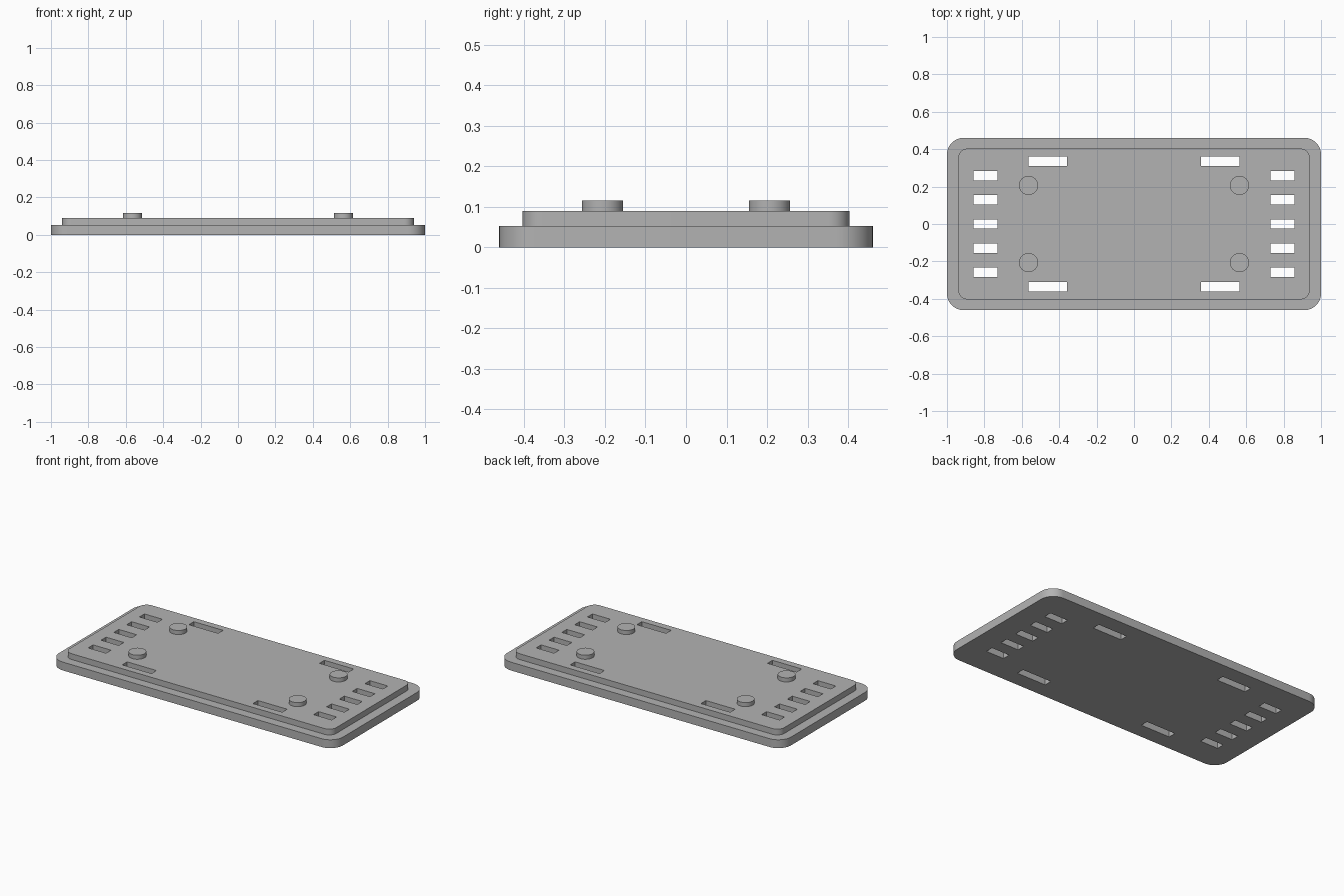
import bpy, bmesh, math

cube = bpy.data.objects.get("Cube")
if cube:
    bpy.data.objects.remove(cube, do_unlink=True)

grey = bpy.data.materials.new("plain grey")
grey.use_nodes = True
colour = (0.45, 0.45, 0.45, 1)
grey.diffuse_color = colour
grey.node_tree.nodes["Principled BSDF"].inputs["Base Color"].default_value = colour


def add_object(name, bm):
    bmesh.ops.recalc_face_normals(bm, faces=bm.faces)
    mesh = bpy.data.meshes.new(name)
    bm.to_mesh(mesh)
    bm.free()
    mesh.materials.append(grey)
    obj = bpy.data.objects.new(name, mesh)
    bpy.context.collection.objects.link(obj)
    return obj


def smooth(obj):
    bpy.ops.object.select_all(action="DESELECT")
    obj.select_set(True)
    bpy.context.view_layer.objects.active = obj
    bpy.ops.object.shade_smooth_by_angle(angle=math.radians(30))


def rounded_loop(bm, half_x, half_y, radius, z, steps=12):
    verts = []
    for quarter, (sx, sy) in enumerate([(1, 1), (-1, 1), (-1, -1), (1, -1)]):
        for i in range(steps + 1):
            a = (quarter + i / steps) * math.pi / 2
            verts.append(bm.verts.new((sx * (half_x - radius) + radius * math.cos(a),
                                       sy * (half_y - radius) + radius * math.sin(a), z)))
    return verts


# Stepped plate: wide base with a narrower raised panel
BASE_TOP, PANEL_TOP, PEG_TOP = 0.053, 0.09, 0.116
base = (1.0, 0.461, 0.09)
panel = (0.94, 0.403, 0.05)
bm = bmesh.new()
loops = [rounded_loop(bm, *size, z) for size, z in
         [(base, 0), (base, BASE_TOP), (panel, BASE_TOP), (panel, PANEL_TOP)]]
for low, high in zip(loops, loops[1:]):
    for i in range(len(low)):
        j = (i + 1) % len(low)
        bm.faces.new((low[i], low[j], high[j], high[i]))
bm.faces.new(loops[0])
bm.faces.new(loops[-1])
plate = add_object("stepped_plate", bm)

# Slots: five short ones at each end, two long ones along each side
slots = [(s * 0.794, i * 0.129, 0.126) for s in (-1, 1) for i in range(-2, 3)]
slots += [(sx * 0.46, sy * 0.335, 0.206) for sx in (-1, 1) for sy in (-1, 1)]
bm = bmesh.new()
for x, y, width in slots:
    verts = bmesh.ops.create_cube(bm, size=1)["verts"]
    bmesh.ops.scale(bm, vec=(width, 0.05, 0.4), verts=verts)
    bmesh.ops.translate(bm, vec=(x, y, 0), verts=verts)
cutter = add_object("slot_cutter", bm)

# Cut the slots and apply, then drop the cutter
mod = plate.modifiers.new("slots", "BOOLEAN")
mod.operation = "DIFFERENCE"
mod.solver = "EXACT"
mod.object = cutter
bpy.context.view_layer.objects.active = plate
bpy.ops.object.modifier_apply(modifier=mod.name)
bpy.data.objects.remove(cutter, do_unlink=True)
smooth(plate)

# Round pegs on the panel
for side, sx in (("right", -1), ("left", 1)):
    for end, sy in (("front", -1), ("back", 1)):
        bm = bmesh.new()
        bmesh.ops.create_cone(bm, cap_ends=True, segments=48, radius1=0.051,
                              radius2=0.051, depth=PEG_TOP - PANEL_TOP)
        bmesh.ops.translate(bm, verts=bm.verts,
                            vec=(sx * 0.564, sy * 0.206, (PANEL_TOP + PEG_TOP) / 2))
        smooth(add_object(f"{end}_{side}_peg", bm))
